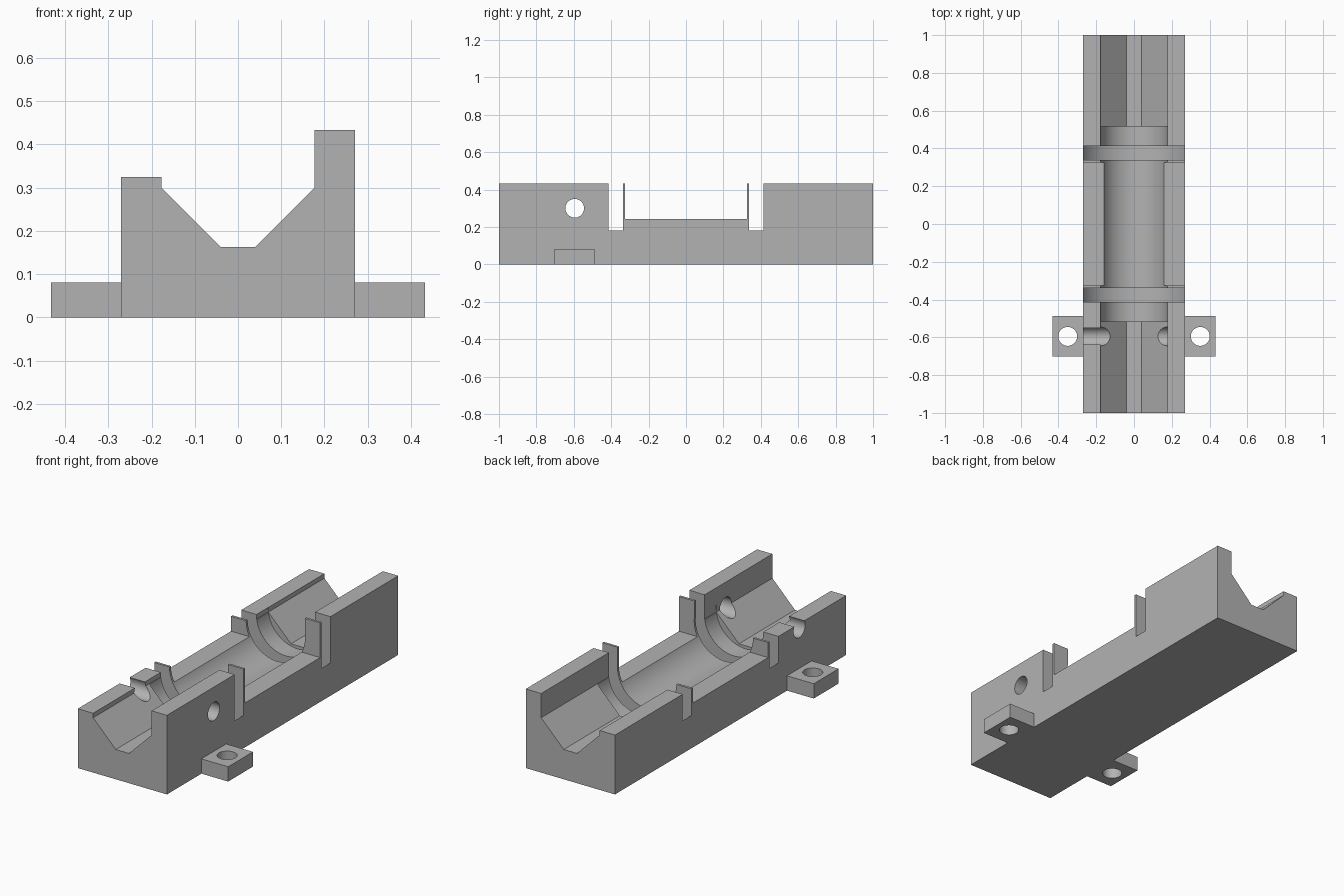
import bpy, bmesh, math
from mathutils import Matrix

if "Cube" in bpy.data.objects:
    bpy.data.objects.remove(bpy.data.objects["Cube"], do_unlink=True)

# Single plain grey
grey = bpy.data.materials.new("plain_grey")
grey.use_nodes = True
colour = (0.45, 0.45, 0.45, 1)
grey.diffuse_color = colour
grey.node_tree.nodes["Principled BSDF"].inputs["Base Color"].default_value = colour


def add_object(name, bm):
    bmesh.ops.recalc_face_normals(bm, faces=bm.faces[:])
    mesh = bpy.data.meshes.new(name)
    bm.to_mesh(mesh)
    bm.free()
    mesh.materials.append(grey)
    ob = bpy.data.objects.new(name, mesh)
    bpy.context.collection.objects.link(ob)
    return ob


def box(name, lo, hi):
    bm = bmesh.new()
    size = [b - a for a, b in zip(lo, hi)]
    mid = [(a + b) / 2 for a, b in zip(lo, hi)]
    bmesh.ops.create_cube(bm, size=1, matrix=Matrix.Translation(mid) @ Matrix.Diagonal((*size, 1)))
    return add_object(name, bm)


def cylinder(name, radius, length, centre, axis, sides=64):
    turn = {"X": Matrix.Rotation(math.pi / 2, 4, "Y"),
            "Y": Matrix.Rotation(math.pi / 2, 4, "X"),
            "Z": Matrix.Identity(4)}[axis]
    bm = bmesh.new()
    bmesh.ops.create_cone(bm, cap_ends=True, segments=sides, radius1=radius, radius2=radius,
                          depth=length, matrix=Matrix.Translation(centre) @ turn)
    return add_object(name, bm)


def select_only(ob):
    bpy.ops.object.select_all(action="DESELECT")
    ob.select_set(True)
    bpy.context.view_layer.objects.active = ob


def cut(target, cutter):
    cutter.hide_render = True
    mod = target.modifiers.new("cut", "BOOLEAN")
    mod.operation, mod.solver, mod.object = "DIFFERENCE", "EXACT", cutter
    select_only(target)
    bpy.ops.object.modifier_apply(modifier=mod.name)
    bpy.data.objects.remove(cutter, do_unlink=True)


def finish(ob):
    select_only(ob)
    bpy.ops.object.shade_smooth_by_angle(angle=math.radians(30))


# Main block: V-shaped channel between a low wall and a high wall
HALF, AXIS, TOP = 0.27, 0.324, 0.433
profile = [(-HALF, 0), (HALF, 0), (HALF, TOP), (0.177, TOP), (0.177, 0.3), (0.04, 0.163),
           (-0.04, 0.163), (-0.177, 0.3), (-0.177, 0.325), (-HALF, 0.325)]
bm = bmesh.new()
face = bm.faces.new([bm.verts.new((x, -1, z)) for x, z in profile])
ext = bmesh.ops.extrude_face_region(bm, geom=[face])
bmesh.ops.translate(bm, vec=(0, 2, 0), verts=[v for v in ext["geom"] if isinstance(v, bmesh.types.BMVert)])
body = add_object("cradle_body", bm)

# Round bed and lowered middle walls
cut(body, cylinder("bed_cutter", 0.178, 1.03, (0, 0, AXIS), "Y", 96))
cut(body, box("middle_cutter", (-0.5, -0.325, 0.243), (0.5, 0.325, 0.6)))

# Flange slots, leaving thin fins beside the middle
for side in (-1, 1):
    cut(body, cylinder("slot_cutter", 0.306, 0.076, (0, side * 0.376, AXIS), "Y", 128))

# Cross hole through both walls
HOLE_Y, HOLE_R = -0.595, 0.05
cut(body, cylinder("cross_hole_cutter", HOLE_R, 1, (0, HOLE_Y, 0.3), "X"))
finish(body)

# Mounting tabs with screw holes
for side, name in ((-1, "right_mounting_tab"), (1, "left_mounting_tab")):
    inner, outer = sorted((side * HALF, side * 0.432))
    tab = box(name, (inner, -0.702, 0), (outer, -0.488, 0.081))
    cut(tab, cylinder("screw_hole_cutter", HOLE_R, 0.4, (side * 0.351, HOLE_Y, 0.04), "Z"))
    finish(tab)
